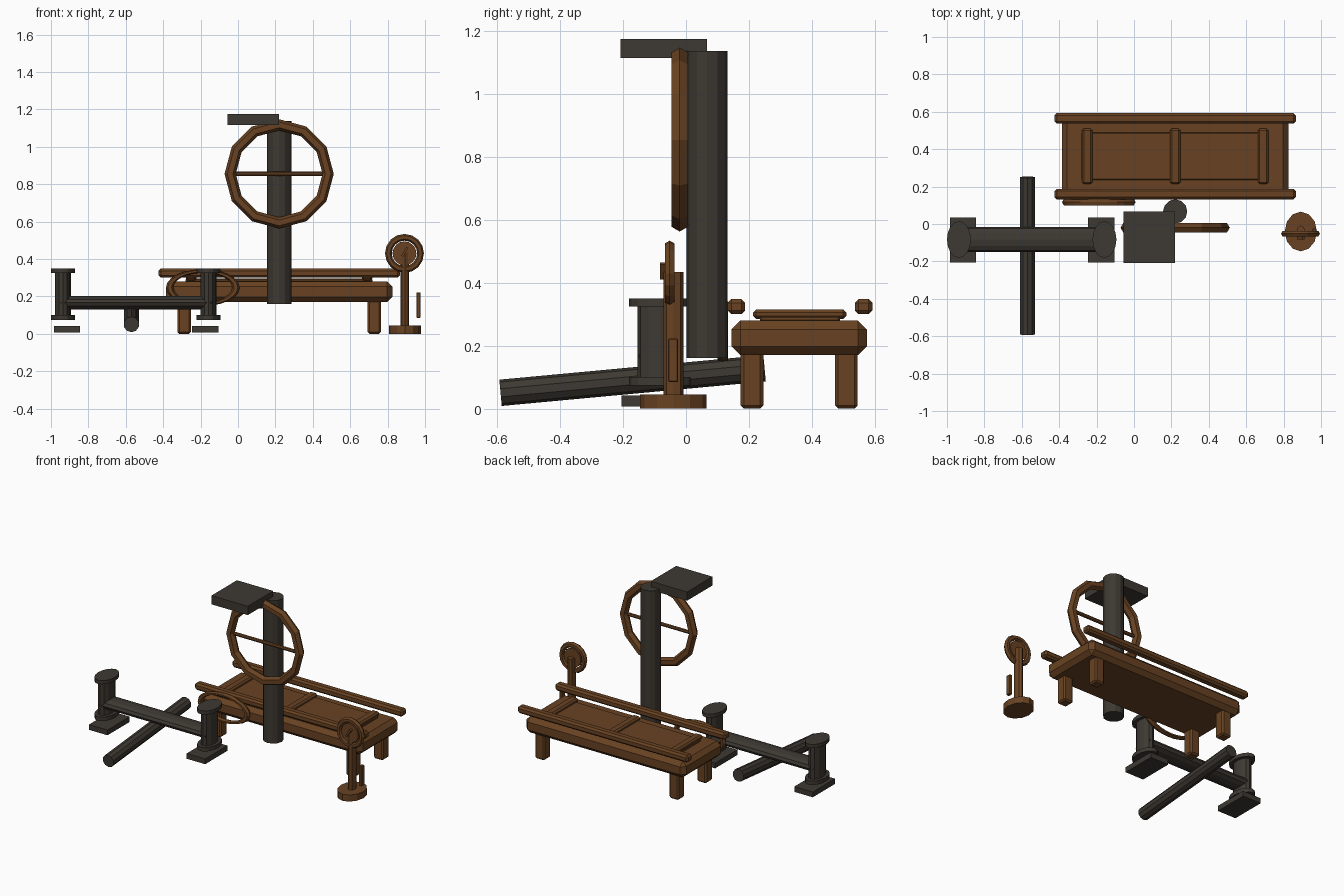
import bpy, math
from mathutils import Vector, Matrix

if "Cube" in bpy.data.objects:
    bpy.data.objects.remove(bpy.data.objects["Cube"])

def material(name, rgb):
    m = bpy.data.materials.new(name)
    m.diffuse_color = (*rgb, 1)
    m.use_nodes = True
    m.node_tree.nodes["Principled BSDF"].inputs["Base Color"].default_value = m.diffuse_color
    return m

WOOD = material("brown wood", (0.14, 0.055, 0.016))
DARK = material("dark timber", (0.047, 0.040, 0.032))

def finish(name, mat):
    o = bpy.context.object
    o.name = name
    o.data.materials.append(mat)
    return o

# box given by its min and max on each axis, with optional chamfer
def box(name, mat, x, y, z, bevel=0, rot=None):
    bpy.ops.mesh.primitive_cube_add(size=1)
    o = finish(name, mat)
    size = Vector((x[1]-x[0], y[1]-y[0], z[1]-z[0]))
    o.data.transform(Matrix.Diagonal((*size, 1)))
    o.location = (sum(x)/2, sum(y)/2, sum(z)/2)
    if rot:
        o.rotation_euler = rot
    if bevel:
        b = o.modifiers.new("chamfer", 'BEVEL')
        b.width, b.segments = bevel, 1
    return o

# cylinder between two points, with separate half widths across it
def rod(name, mat, a, b, r, r2=None, sides=12):
    a, b = Vector(a), Vector(b)
    bpy.ops.mesh.primitive_cylinder_add(vertices=sides, radius=1, depth=1)
    o = finish(name, mat)
    o.data.transform(Matrix.Diagonal((r, r2 or r, (b-a).length, 1)))
    d = b - a
    o.rotation_euler = (-math.atan2(d.y, d.z) if abs(d.y) > 1e-6 else 0,
                        math.pi/2 if abs(d.x) > 1e-6 else 0, 0)
    o.location = (a+b)/2
    return o

# upright ring facing the front
def ring(name, mat, c, major, minor, segs, minor_segs, squash=1):
    bpy.ops.mesh.primitive_torus_add(major_radius=major, minor_radius=minor,
                                     major_segments=segs, minor_segments=minor_segs)
    o = finish(name, mat)
    o.data.transform(Matrix.Diagonal((1, 1, squash, 1)) @ Matrix.Rotation(math.pi/2, 4, 'X'))
    o.location = c
    return o

# bench: slab, raised panel, ribs, rails, legs
slab = box("bench_slab", WOOD, (-0.385, 0.825), (0.145, 0.575), (0.17, 0.28), 0.028)
box("bench_panel", WOOD, (-0.28, 0.72), (0.235, 0.49), (0.275, 0.295), 0.006)
for i, x in enumerate((-0.25, 0.22, 0.69)):
    box(f"bench_rib_{i}", WOOD, (x-0.028, x+0.028), (0.213, 0.51), (0.285, 0.315), 0.01)
for i, y in enumerate((0.16, 0.565)):
    box(f"bench_rail_{i}", WOOD, (-0.425, 0.865), (y-0.028, y+0.028), (0.30, 0.348), 0.012)
for i, x in enumerate((-0.288, 0.728)):
    for j, y in enumerate((0.21, 0.51)):
        box(f"bench_leg_{i}{j}", WOOD, (x-0.036, x+0.036), (y-0.036, y+0.036), (0, 0.18), 0.01)

# oval hoop hung on the bench front
ring("bench_hoop", WOOD, (-0.188, 0.117, 0.247), 0.177, 0.02, 24, 6, 0.5)

# tall pillar, cap board and wheel
rod("pillar", DARK, (0.22, 0.067, 0.16), (0.22, 0.067, 1.138), 0.065)
box("cap_board", DARK, (-0.055, 0.22), (-0.208, 0.067), (1.115, 1.175))
ring("wheel_rim", WOOD, (0.22, -0.02, 0.855), 0.262, 0.03, 12, 6)
rod("wheel_spoke", WOOD, (-0.012, -0.02, 0.855), (0.452, -0.02, 0.855), 0.012, sides=8)

# dark trestle: flanged posts on pads, joined by a flat beam
for i, x in enumerate((-0.936, -0.158)):
    rod(f"post_{i}", DARK, (x, -0.083, 0.08), (x, -0.083, 0.34), 0.043, 0.072)
    rod(f"post_top_flange_{i}", DARK, (x, -0.083, 0.325), (x, -0.083, 0.35), 0.064, 0.098, 16)
    rod(f"post_base_flange_{i}", DARK, (x, -0.083, 0.073), (x, -0.083, 0.10), 0.064, 0.098, 16)
for i, x in enumerate((-0.915, -0.175)):
    box(f"pad_{i}", DARK, (x-0.07, x+0.07), (-0.205, 0.035), (0.006, 0.042))
rod("beam", DARK, (-0.95, -0.083, 0.166), (-0.14, -0.083, 0.166), 0.036, 0.068)
rod("cross_log", DARK, (-0.57, -0.59, 0.05), (-0.57, 0.25, 0.128), 0.042, sides=10)

# dial stand: base, post, rim, face, needle, side lever
rod("dial_base", WOOD, (0.892, -0.04, 0), (0.892, -0.04, 0.045), 0.086, 0.106)
rod("dial_post", WOOD, (0.892, -0.04, 0.04), (0.892, -0.04, 0.435), 0.023, 0.032, 8)
ring("dial_rim", WOOD, (0.89, -0.052, 0.43), 0.086, 0.018, 16, 6)
rod("dial_face", WOOD, (0.89, -0.062, 0.43), (0.89, -0.042, 0.43), 0.064, sides=16)
box("dial_needle", WOOD, (0.885, 0.897), (-0.083, -0.06), (0.41, 0.465), 0, (0, 0.55, 0))
box("dial_lever", WOOD, (0.954, 0.976), (-0.057, -0.025), (0.085, 0.222), 0.003)
